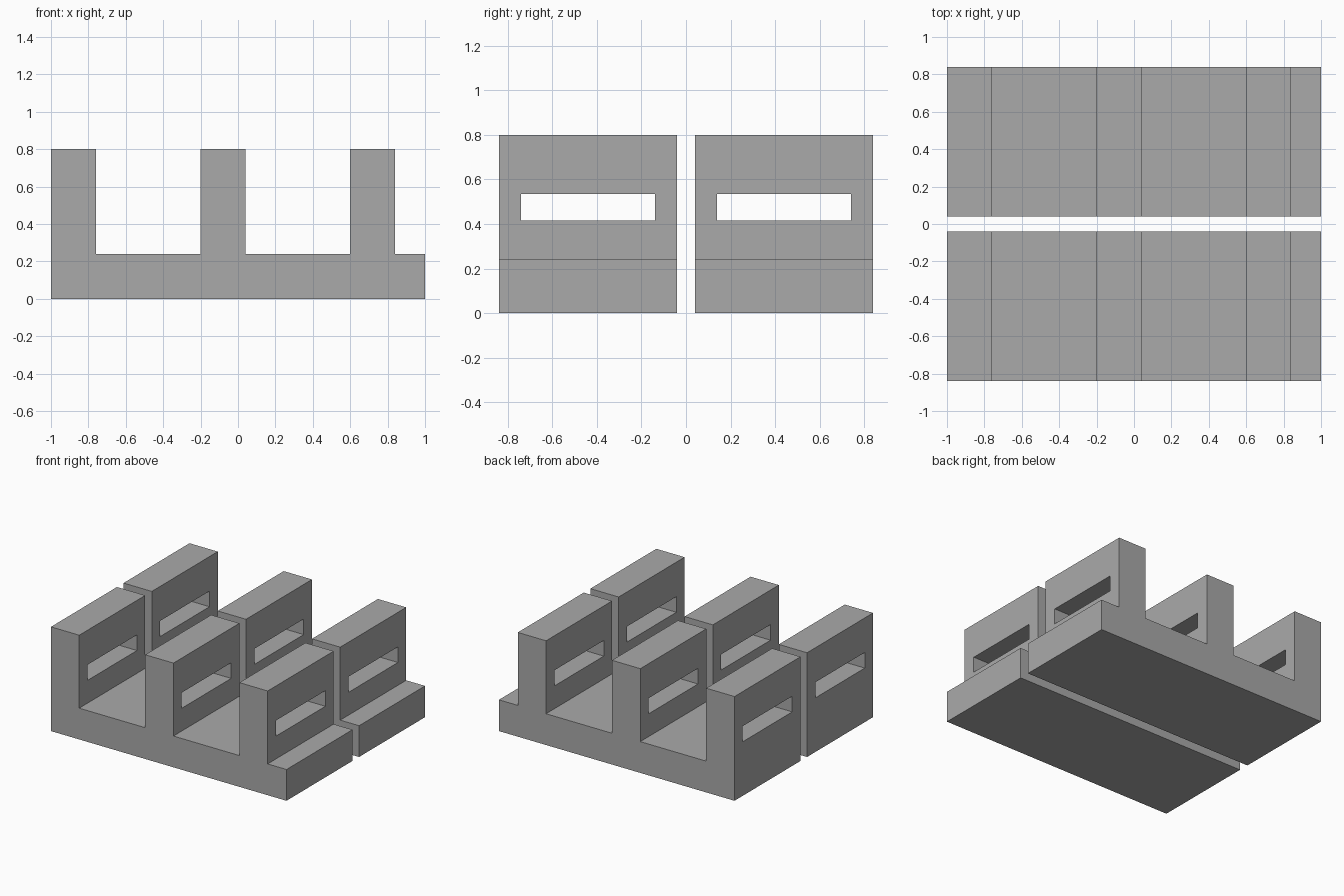
import bpy
import bmesh

if "Cube" in bpy.data.objects:
    bpy.data.objects.remove(bpy.data.objects["Cube"])

GREY = bpy.data.materials.new("plain_grey")
GREY.diffuse_color = (0.40, 0.40, 0.40, 1.0)
GREY.use_nodes = True
GREY.node_tree.nodes["Principled BSDF"].inputs["Base Color"].default_value = GREY.diffuse_color

WALL_STARTS = (-1.0, -0.2, 0.6)
WALL_THICK = 0.24
BASE_TOP, WALL_TOP = 0.24, 0.80
Y_INNER, Y_OUTER = 0.04, 0.84


def extrude_profile(name, points, y0, y1):
    """Extrude an XZ outline along y into a closed solid."""
    bm = bmesh.new()
    face = bm.faces.new([bm.verts.new((x, y0, z)) for x, z in points])
    ext = bmesh.ops.extrude_face_region(bm, geom=[face])
    verts = [g for g in ext["geom"] if isinstance(g, bmesh.types.BMVert)]
    bmesh.ops.translate(bm, verts=verts, vec=(0, y1 - y0, 0))
    bmesh.ops.recalc_face_normals(bm, faces=bm.faces)
    mesh = bpy.data.meshes.new(name)
    bm.to_mesh(mesh)
    bm.free()
    mesh.materials.append(GREY)
    obj = bpy.data.objects.new(name, mesh)
    bpy.context.collection.objects.link(obj)
    return obj


# Comb outline: flat base with three upright walls and a short end step
outline = [(-1.0, 0.0), (1.0, 0.0), (1.0, BASE_TOP)]
for x in reversed(WALL_STARTS):
    x1 = x + WALL_THICK
    outline += [(x1, BASE_TOP), (x1, WALL_TOP), (x, WALL_TOP)]
    if x > -1.0:
        outline.append((x, BASE_TOP))

# Two matching racks, each with a slot through all of its walls
for name, side in (("front_rack", -1), ("back_rack", 1)):
    y0, y1 = sorted((side * Y_INNER, side * Y_OUTER))
    rack = extrude_profile(name, outline, y0, y1)
    slot = [(-1.2, 0.415), (1.2, 0.415), (1.2, 0.535), (-1.2, 0.535)]
    cutter = extrude_profile(name + "_slot_cutter", slot, y0 + 0.10, y1 - 0.10)
    cutter.hide_render = True
    cutter.hide_set(True)
    cut = rack.modifiers.new("slot", 'BOOLEAN')
    cut.operation = 'DIFFERENCE'
    cut.solver = 'EXACT'
    cut.object = cutter
